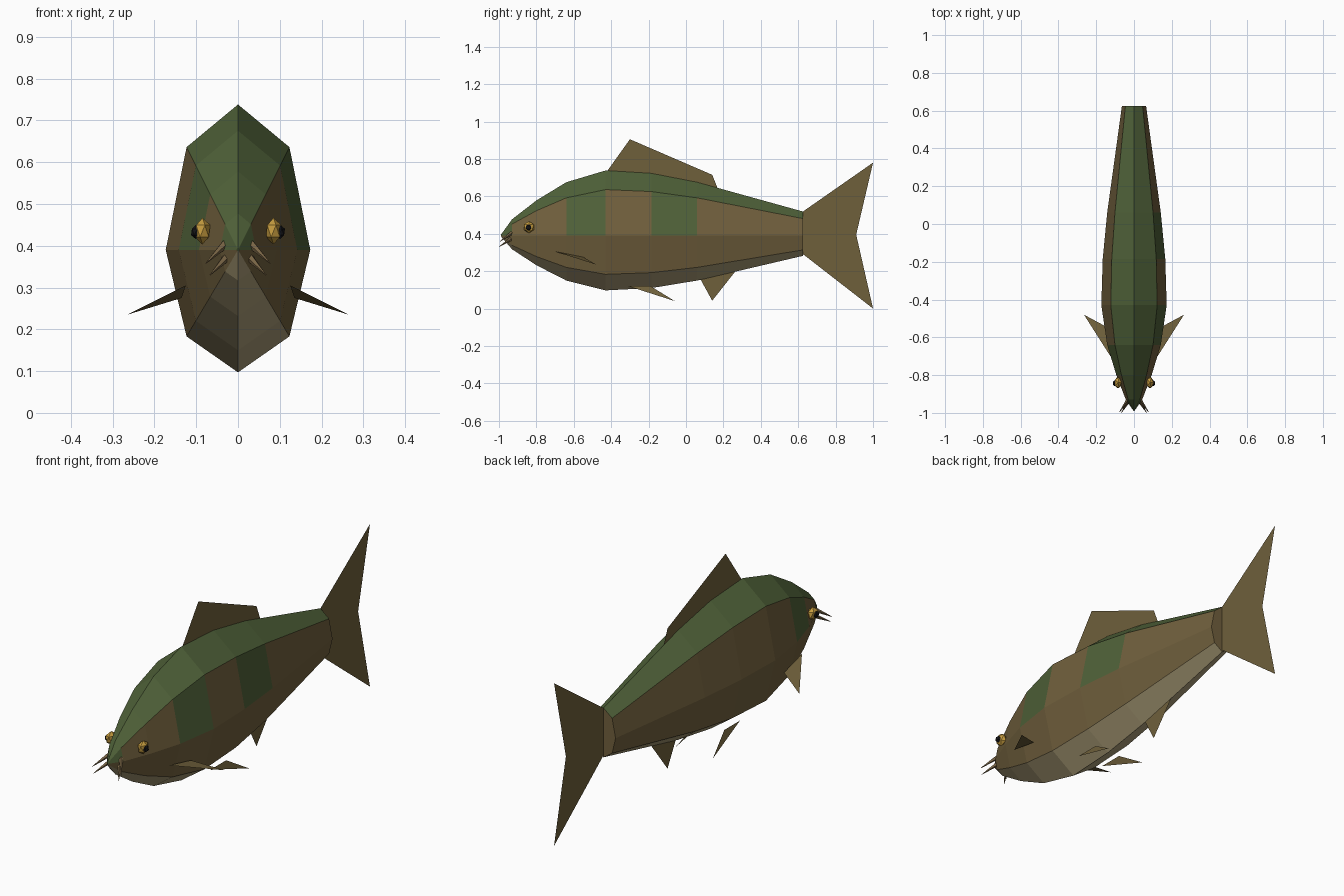
import bpy, bmesh, math
from mathutils import Vector, Matrix

if "Cube" in bpy.data.objects:
    bpy.data.objects.remove(bpy.data.objects["Cube"])


def material(name, rgb):
    lin = [((c / 255 + 0.055) / 1.055) ** 2.4 for c in rgb]
    m = bpy.data.materials.new(name)
    m.diffuse_color = (*lin, 1)
    m.use_nodes = True
    m.node_tree.nodes["Principled BSDF"].inputs["Base Color"].default_value = m.diffuse_color
    return m


GREEN = material("back green", (80, 98, 57))
SIDE = material("side brown", (113, 96, 61))
BELLY = material("belly tan", (172, 158, 120))
FIN = material("fin brown", (111, 96, 59))
GOLD = material("eye gold", (200, 158, 64))
BLACK = material("pupil black", (20, 20, 22))
BARBEL = material("barbel brown", (122, 102, 70))


def make(name, bm, mats):
    me = bpy.data.meshes.new(name)
    bm.to_mesh(me)
    bm.free()
    for m in mats:
        me.materials.append(m)
    ob = bpy.data.objects.new(name, me)
    bpy.context.collection.objects.link(ob)
    return ob


# Body: one eight-sided section scaled along the length
MID = 0.39
section = [(0, 0.348), (0.123, 0.246), (0.173, 0), (0.123, -0.207),
           (0, -0.293), (-0.123, -0.207), (-0.173, 0), (-0.123, 0.246)]
stations = [(-0.99, 0.012), (-0.93, 0.25), (-0.80, 0.54), (-0.64, 0.82),
            (-0.43, 1.0), (-0.185, 0.957), (0.06, 0.82), (0.625, 0.37)]
bm = bmesh.new()
rings = [[bm.verts.new((x * s, y, MID + z * s)) for x, z in section]
         for y, s in stations]
# (segment, panel) of the green flank patches and the green nose
patches = {(3, 1), (5, 1), (2, 6), (0, 1), (0, 6)}
for i in range(len(rings) - 1):
    for k in range(8):
        n = (k + 1) % 8
        f = bm.faces.new((rings[i][k], rings[i][n], rings[i + 1][n], rings[i + 1][k]))
        if k in (0, 7) or (i, k) in patches:
            f.material_index = 0
        elif k in (3, 4):
            f.material_index = 2
        else:
            f.material_index = 1
bm.faces.new(rings[0]).material_index = 0
bm.faces.new(rings[-1]).material_index = 1
bmesh.ops.recalc_face_normals(bm, faces=bm.faces)
make("body", bm, [GREEN, SIDE, BELLY])


# Flat fins
def fin(name, pts):
    bm = bmesh.new()
    bm.faces.new([bm.verts.new(p) for p in pts])
    bm.normal_update()
    bmesh.ops.triangulate(bm, faces=bm.faces)
    make(name, bm, [FIN])


# The tail is two lobes meeting at a notch
ROOT, NOTCH = (0, 0.62, 0.40), (0, 0.91, 0.395)
fin("upper_tail_fin", [ROOT, NOTCH, (0, 1, 0.78), (0, 0.62, 0.515)])
fin("lower_tail_fin", [ROOT, (0, 0.62, 0.295), (0, 1, 0), NOTCH])
fin("dorsal_fin", [(0, -0.43, 0.72), (0, -0.42, 0.737), (0, -0.30, 0.905),
                   (0, 0.14, 0.715), (0, 0.17, 0.64)])
fin("anal_fin", [(0, 0.07, 0.17), (0, 0.265, 0.20), (0, 0.14, 0.042)])


def ball(name, loc, radius, squash, mat):
    bm = bmesh.new()
    bmesh.ops.create_icosphere(bm, subdivisions=1, radius=radius)
    bmesh.ops.scale(bm, vec=(squash, 1, 1), verts=bm.verts)
    bmesh.ops.translate(bm, vec=loc, verts=bm.verts)
    make(name, bm, [mat])


def barbel(name, root, tip):
    root, tip = Vector(root), Vector(tip)
    d = tip - root
    bm = bmesh.new()
    bmesh.ops.create_cone(bm, cap_ends=True, segments=5, radius1=0.011,
                          radius2=0.001, depth=d.length)
    rot = d.to_track_quat('Z', 'Y').to_matrix().to_4x4()
    bmesh.ops.transform(bm, matrix=Matrix.Translation((root + tip) / 2) @ rot,
                        verts=bm.verts)
    make(name, bm, [BARBEL])


# Paired parts on both sides
for side, s in (("right", 1), ("left", -1)):
    fin(side + "_pectoral_fin", [(s * 0.125, -0.70, 0.305), (s * 0.135, -0.55, 0.275),
                                 (s * 0.265, -0.48, 0.235)])
    fin(side + "_pelvic_fin", [(s * 0.07, -0.31, 0.12), (s * 0.07, -0.19, 0.12),
                               (s * 0.10, -0.06, 0.04)])
    ball(side + "_eye", (s * 0.085, -0.84, 0.435), 0.032, 0.65, GOLD)
    ball(side + "_pupil", (s * 0.101, -0.842, 0.433), 0.017, 0.75, BLACK)
    barbel(side + "_upper_barbel", (s * 0.03, -0.93, 0.405), (s * 0.077, -0.995, 0.358))
    barbel(side + "_lower_barbel", (s * 0.025, -0.93, 0.375), (s * 0.067, -1.0, 0.33))
